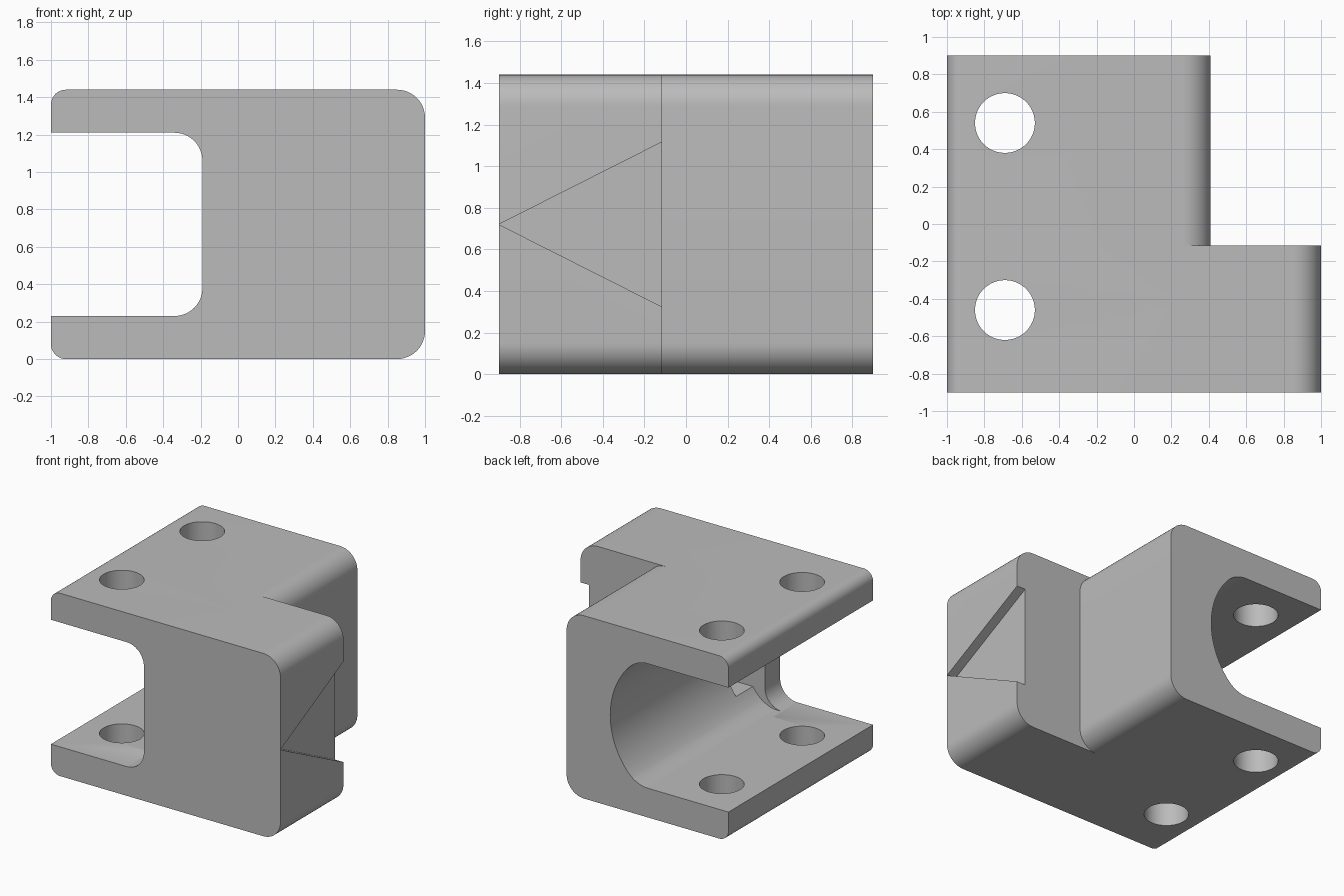
import bpy, bmesh, math
from mathutils import Vector

if "Cube" in bpy.data.objects:
    bpy.data.objects.remove(bpy.data.objects["Cube"], do_unlink=True)

grey = bpy.data.materials.new("plain_grey")
grey.use_nodes = True
grey.diffuse_color = (0.5, 0.5, 0.5, 1)
grey.node_tree.nodes["Principled BSDF"].inputs["Base Color"].default_value = (0.5, 0.5, 0.5, 1)

HEIGHT, DEPTH, MID = 1.44, 0.9, 0.72
STEP_Y = -0.115


def rounded(corners, steps=12):
    """Outline from (u, v, radius) corners, each rounded by its radius."""
    out = []
    for i, (u, v, r) in enumerate(corners):
        p = Vector((u, v))
        if r == 0:
            out.append(p)
            continue
        a = (Vector(corners[i - 1][:2]) - p).normalized()
        b = (Vector(corners[(i + 1) % len(corners)][:2]) - p).normalized()
        c = p + r * (a + b)
        for k in range(steps + 1):
            t = k / steps * math.pi / 2
            out.append(c - r * (b * math.cos(t) + a * math.sin(t)))
    return out


def prism(name, outline, place, start, end):
    """Extrude a 2D outline between two depths; place maps (u, v, depth) to 3D."""
    bm = bmesh.new()
    rings = [[bm.verts.new(place(p.x, p.y, d)) for p in outline] for d in (start, end)]
    bm.faces.new(rings[0])
    bm.faces.new(reversed(rings[1]))
    n = len(outline)
    for i in range(n):
        j = (i + 1) % n
        bm.faces.new((rings[0][j], rings[0][i], rings[1][i], rings[1][j]))
    bmesh.ops.recalc_face_normals(bm, faces=bm.faces)
    mesh = bpy.data.meshes.new(name)
    bm.to_mesh(mesh)
    bm.free()
    ob = bpy.data.objects.new(name, mesh)
    mesh.materials.append(grey)
    bpy.context.collection.objects.link(ob)
    return ob


def along_x(u, v, d): return (d, u, v)
def along_y(u, v, d): return (u, d, v)
def along_z(u, v, d): return (u, v, d)


def combine(target, tool, operation):
    mod = target.modifiers.new(operation.lower(), 'BOOLEAN')
    mod.operation, mod.object, mod.solver = operation, tool, 'EXACT'
    bpy.context.view_layer.objects.active = target
    bpy.ops.object.modifier_apply(modifier=mod.name)
    bpy.data.objects.remove(tool, do_unlink=True)


def block(name, right, start, end):
    outline = rounded([(-1, 0, 0.08), (right, 0, 0.15),
                       (right, HEIGHT, 0.15), (-1, HEIGHT, 0.08)])
    return prism(name, outline, along_y, start, end)


# Stepped body: wide at the front, narrower behind
body = block("clamp_body", 1.0, -DEPTH, STEP_Y)
combine(body, block("rear_block", 0.41, STEP_Y - 0.3, DEPTH), 'UNION')

# Deep channel with an arched end, open at the rear
radius, centre = 0.62, -0.59
sweep = math.asin(0.41 / radius)
arch = [(centre + radius * math.cos(t), MID + radius * math.sin(t), 0)
        for t in (sweep * (k / 16 - 1) for k in range(33))]
channel = rounded([(-1.2, 0.23, 0), (-0.21, 0.23, 0.08)] + arch
                  + [(-0.21, 1.21, 0.08), (-1.2, 1.21, 0)])
combine(body, prism("channel_cutter", channel, along_y, -0.71, 1.1), 'DIFFERENCE')

# Rounded opening through the front wall
opening = rounded([(-1.2, 0.23, 0), (-0.19, 0.23, 0.15),
                   (-0.19, 1.21, 0.15), (-1.2, 1.21, 0)])
combine(body, prism("opening_cutter", opening, along_y, -1.1, -0.6), 'DIFFERENCE')

# Pocket in the arch behind the front wall
pocket = rounded([(-0.3, 0.36, 0), (0.15, 0.36, 0), (0.15, 1.08, 0), (-0.3, 1.08, 0)])
combine(body, prism("pocket_cutter", pocket, along_y, -0.71, -0.5), 'DIFFERENCE')

# Shallow triangular recess in the side of the front block
slope = 0.505
far = STEP_Y + 0.1
rise = (far + DEPTH) * slope
recess = rounded([(-DEPTH, MID, 0), (far, MID - rise, 0), (far, MID + rise, 0)])
combine(body, prism("recess_cutter", recess, along_x, 0.925, 1.1), 'DIFFERENCE')

# Bolt holes through both plates
for y in (0.54, -0.46):
    circle = [Vector((-0.69 + 0.16 * math.cos(t), y + 0.16 * math.sin(t)))
              for t in (k * math.tau / 48 for k in range(48))]
    combine(body, prism("hole_cutter", circle, along_z, -0.2, 1.7), 'DIFFERENCE')

# Smooth the rounded surfaces, keep edges sharp
bpy.ops.object.select_all(action='DESELECT')
body.select_set(True)
bpy.context.view_layer.objects.active = body
bpy.ops.object.shade_smooth_by_angle(angle=math.radians(25))
